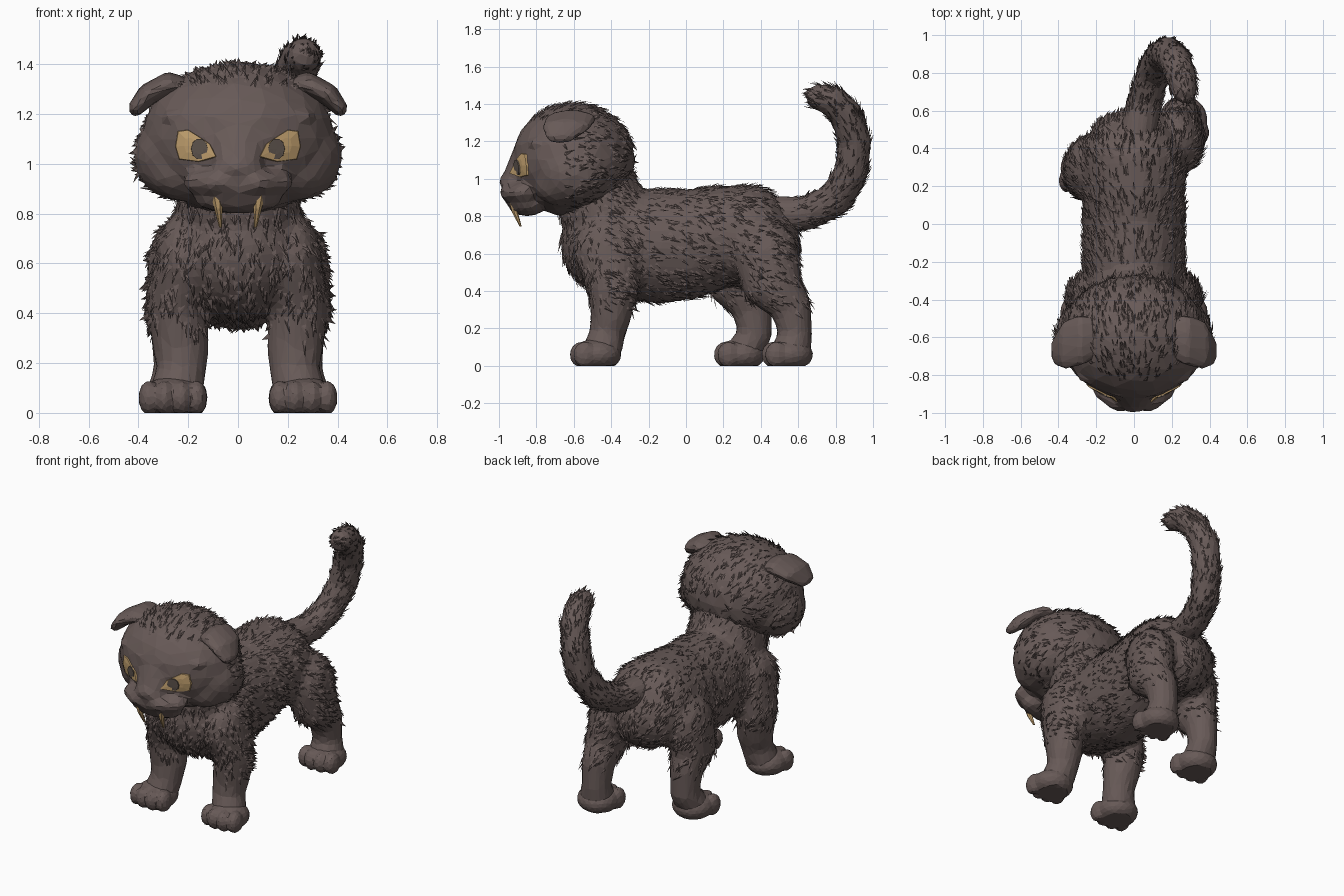
import bpy, bmesh, math, random
from mathutils import Vector, Matrix
from mathutils.bvhtree import BVHTree

random.seed(7)
cube = bpy.data.objects.get("Cube")
if cube:
    bpy.data.objects.remove(cube, do_unlink=True)


def material(name, rgb):
    mat = bpy.data.materials.new(name)
    mat.use_nodes = True
    mat.diffuse_color = (*rgb, 1)
    mat.node_tree.nodes["Principled BSDF"].inputs["Base Color"].default_value = (*rgb, 1)
    return mat


FUR = material("brown_grey_fur", (0.137, 0.102, 0.096))
AMBER = material("amber", (0.58, 0.38, 0.17))
PUPIL = material("dark_pupil", (0.12, 0.095, 0.08))


def add_object(name, bm, mat):
    mesh = bpy.data.meshes.new(name)
    bm.to_mesh(mesh)
    bm.free()
    mesh.materials.append(mat)
    obj = bpy.data.objects.new(name, mesh)
    bpy.context.collection.objects.link(obj)
    return obj


def chain(points, steps=5):
    """Fill in ellipsoids between key ellipsoids (x, y, z, rx, ry, rz)."""
    out = [points[0]]
    for a, b in zip(points, points[1:]):
        for i in range(1, steps + 1):
            out.append([u + (v - u) * i / steps for u, v in zip(a, b)])
    return out


def mirror(points, side):
    return [(p[0] * side, *p[1:]) for p in points]


def fuse(name, blobs, voxel, keep, soften=2):
    """Melt ellipsoids into one faceted skin standing on the floor."""
    bm = bmesh.new()
    for x, y, z, rx, ry, rz in blobs:
        place = Matrix.Translation((x, y, z)) @ Matrix.Diagonal((rx, ry, rz, 1))
        bmesh.ops.create_icosphere(bm, subdivisions=3, radius=1, matrix=place)
    obj = add_object(name, bm, FUR)
    remesh = obj.modifiers.new("skin", "REMESH")
    remesh.mode = "VOXEL"
    remesh.voxel_size = voxel
    smooth = obj.modifiers.new("soften", "SMOOTH")
    smooth.iterations = soften
    obj.modifiers.new("facets", "DECIMATE").ratio = keep
    graph = bpy.context.evaluated_depsgraph_get()
    mesh = bpy.data.meshes.new_from_object(obj.evaluated_get(graph))
    obj.modifiers.clear()
    obj.data = mesh
    mesh.name = name
    mesh.materials.clear()
    mesh.materials.append(FUR)
    for v in mesh.vertices:
        v.co.z = max(v.co.z, 0)
    mesh.update()
    return obj


def grow_fur(name, skin, count, flow, allowed, length):
    """Scatter small ridged tufts that lie along the flow direction."""
    mesh = skin.data
    mesh.calc_loop_triangles()
    tris = list(mesh.loop_triangles)
    bm = bmesh.new()
    for tri in random.choices(tris, [t.area for t in tris], k=count):
        a, b, c = (mesh.vertices[i].co for i in tri.vertices)
        u, v = sorted((random.random(), random.random()))
        p = a * u + b * (v - u) + c * (1 - v)
        n = Vector(tri.normal)
        f = Vector(flow(p)).normalized()
        f = f - n * f.dot(n)
        if not allowed(p) or f.length < 0.2:
            continue
        f = (Matrix.Rotation(random.gauss(0, 0.25), 3, n) @ f).normalized()
        side = n.cross(f) * length * random.uniform(0.16, 0.28)
        size = length * random.uniform(0.7, 1.3)
        base = p - n * 0.004
        left, right = bm.verts.new(base + side), bm.verts.new(base - side)
        ridge = bm.verts.new(p + f * size * 0.4 + n * size * 0.11)
        tip = bm.verts.new(p + f * size + n * size * random.uniform(0.12, 0.28))
        for face in ((right, tip, ridge), (ridge, tip, left), (right, ridge, left)):
            bm.faces.new(face)
    return add_object(name, bm, FUR)


# Torso, neck and legs; the left hind leg is stretched further back
torso = chain([(0, -.41, .66, .27, .26, .28), (0, -.15, .64, .275, .2, .31),
               (0, .02, .65, .27, .2, .295), (0, .18, .69, .27, .2, .275),
               (0, .33, .7, .28, .24, .27), (0, .42, .65, .25, .19, .22)])
torso += chain([(0, -.44, .83, .25, .24, .2), (0, -.5, 1, .24, .22, .2)])
front_leg = [(.215, -.42, .62, .12, .18, .18), (.245, -.39, .42, .12, .135, .12),
             (.23, -.4, .27, .115, .11, .1), (.225, -.42, .18, .1, .095, .08),
             (.25, -.45, .08, .11, .11, .06)]
hind_leg = [(.23, .43, .58, .135, .175, .2), (.25, .46, .43, .125, .16, .13),
            (.25, .56, .32, .1, .11, .1), (.25, .585, .17, .09, .09, .08),
            (.26, .56, .08, .11, .11, .06)]
stride = [-.14, -.18, -.21, -.215, -.25]
right_hind = [(x, y + d, *rest) for (x, y, *rest), d in zip(hind_leg, stride)]
for side in (-1, 1):
    torso += chain(mirror(front_leg, side))
torso += chain(hind_leg) + chain(mirror(right_hind, -1))
body = fuse("body_and_legs", torso, 0.024, 0.18)


def body_flow(p):
    return (0, 0.15, -1) if p.y < -0.45 else (p.x * 0.3, 1, -0.55)


grow_fur("body_fur", body, 3800, body_flow,
         lambda p: p.z > 0.34 + random.uniform(-.06, .06), 0.06)

# Paws with four toes each
for name, x, y in (("front_left_paw", .262, -.475), ("front_right_paw", -.262, -.475),
                   ("hind_left_paw", .26, .55), ("hind_right_paw", -.26, .295)):
    toes = [(x + dx, y - .095 + abs(dx) * .3, .06, .042, .062, .07)
            for dx in (-.096, -.034, .034, .096)]
    fuse(name, [(x, y, .06, .13, .13, .088)] + toes, 0.011, 0.12, 4)

# Head with cheeks, brows, bridge, muzzle and chin
skull = [(0, -.6, 1.1, .39, .33, .31), (0, -.91, .91, .12, .07, .06),
         (0, -.965, .985, .075, .035, .035), (0, -.85, .86, .18, .1, .06)]
skull += chain([(0, -.85, 1.16, .12, .07, .06), (0, -.92, 1, .1, .065, .05)])
for side in (-1, 1):
    skull += mirror([(.23, -.6, 1.03, .19, .2, .18), (.22, -.66, .97, .15, .15, .12)], side)
    skull += chain(mirror([(.07, -.915, .925, .09, .08, .055),
                           (.15, -.87, .925, .07, .07, .05)], side))
    skull += chain(mirror([(.08, -.86, 1.18, .05, .06, .03),
                           (.26, -.78, 1.19, .05, .06, .03)], side))
head = fuse("head", skull, 0.018, 0.06, 5)
grow_fur("head_fur", head, 1500, lambda p: p - Vector((0, -1, 1.1)),
         lambda p: p.y > -0.66 or p.z > 1.3, 0.055)

# Folded ears
for label, side in (("left", 1), ("right", -1)):
    ear = [(.2, -.6, 1.3, .05, .11, .045), (.28, -.615, 1.32, .05, .135, .048),
           (.36, -.64, 1.28, .045, .13, .045), (.41, -.67, 1.225, .03, .08, .035)]
    fuse(label + "_ear", chain(mirror(ear, side)), 0.015, 0.1)

# Curled tail
tail_path = [(0.02, .48, .81, .1, .1, .1), (.06, .65, .815, .09, .09, .09),
             (.1, .8, .89, .09, .09, .09), (.15, .885, 1.04, .09, .09, .09),
             (.18, .902, 1.2, .09, .09, .09), (.22, .86, 1.34, .086, .086, .086),
             (.25, .78, 1.42, .08, .08, .08), (.265, .71, 1.435, .07, .07, .07)]
tail = fuse("tail", chain(tail_path, 6), 0.02, 0.18)
grow_fur("tail_fur", tail, 800, lambda p: (0.1, 1.15 - p.z, p.y - 0.6),
         lambda p: p.y > 0.55, 0.05)

# Eyes laid over the face surface
bm = bmesh.new()
bm.from_mesh(head.data)
surface = BVHTree.FromBMesh(bm)
bm.free()


def face_patch(name, outline, lift, mat):
    bm = bmesh.new()
    middle = sum(outline, Vector((0, 0))) / len(outline)

    def vert(scale, q, raise_by):
        spot = middle + (q - middle) * scale
        hit = surface.ray_cast(Vector((spot.x, -2, spot.y)), Vector((0, 1, 0)))[0]
        y = hit.y if hit else -0.85
        return bm.verts.new((spot.x, y - raise_by, spot.y))

    centre = vert(0, middle, lift)
    rings = [[vert(s, q, h) for q in outline] for s, h in ((.5, lift), (1, lift), (1.06, -.01))]
    count = len(outline)
    for i in range(count):
        j = (i + 1) % count
        bm.faces.new((centre, rings[0][i], rings[0][j]))
        for a, b in zip(rings, rings[1:]):
            bm.faces.new((a[i], b[i], b[j], a[j]))
    bm.normal_update()
    for face in list(bm.faces):
        if face.normal.y > 0:
            face.normal_flip()
    add_object(name, bm, mat)


almond = [(.09, 1.03), (.115, 1.08), (.16, 1.11), (.2, 1.135), (.24, 1.13),
          (.25, 1.07), (.235, 1.02), (.16, 1.01)]
for label, side in (("left", 1), ("right", -1)):
    face_patch(label + "_eye", [Vector((x * side, z)) for x, z in almond], 0.009, AMBER)
    disc = [Vector((side * (.155 + .033 * math.cos(t)), 1.06 + .042 * math.sin(t)))
            for t in (math.tau * i / 10 for i in range(10))]
    face_patch(label + "_pupil", disc, 0.015, PUPIL)

    # Long fangs curving backwards
    bm = bmesh.new()
    bmesh.ops.create_cone(bm, cap_ends=True, segments=7, radius1=0.006, radius2=0.027, depth=0.15)
    bmesh.ops.bisect_plane(bm, geom=bm.verts[:] + bm.edges[:] + bm.faces[:],
                           plane_co=(0, 0, 0), plane_no=(0, 0, 1))
    for v in bm.verts:
        drop = 0.075 - v.co.z
        v.co += Vector((side * (.088 - drop * .12), -.925 + 1.8 * drop * drop, .82))
    add_object(label + "_fang", bm, AMBER)
